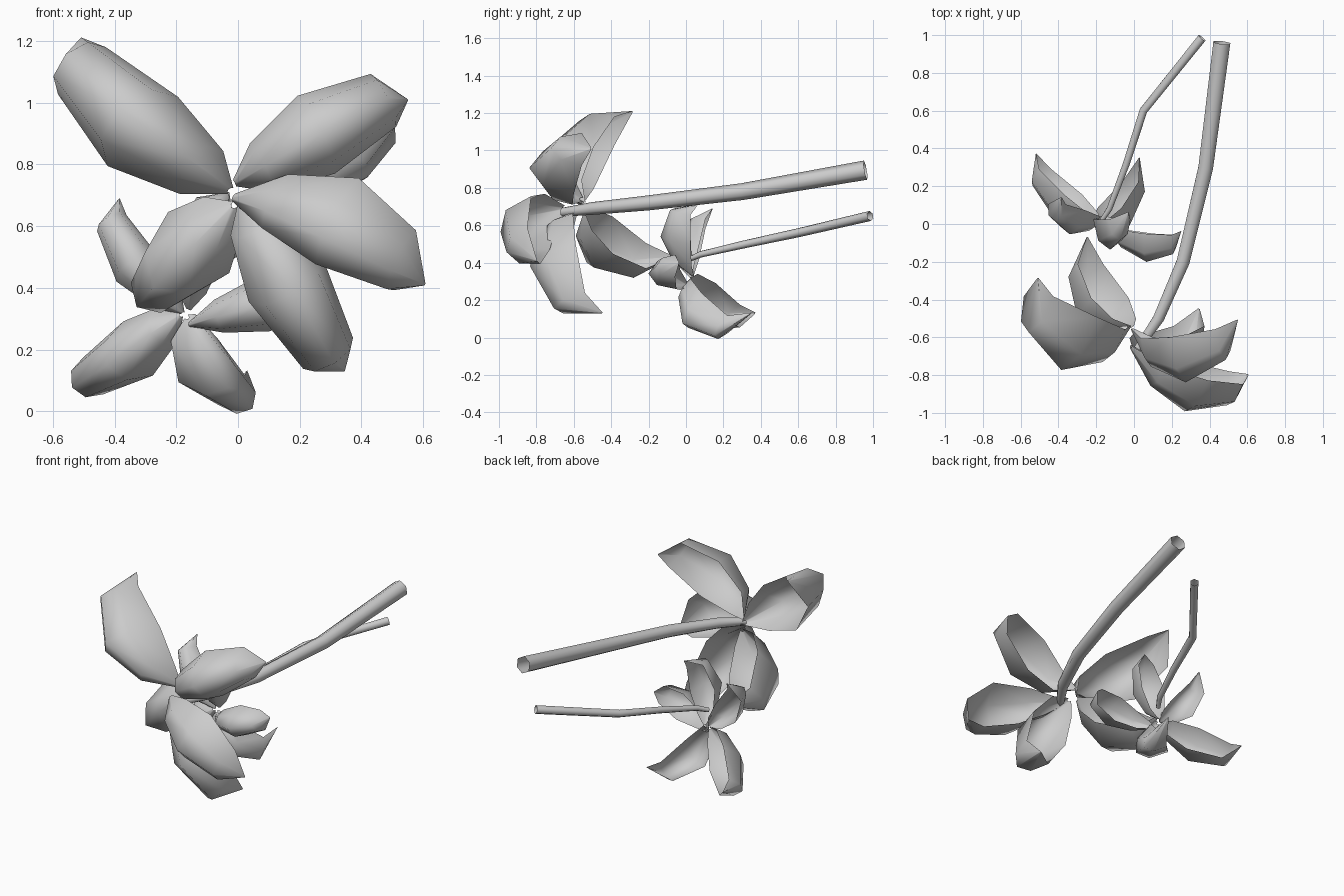
import bpy, bmesh
from mathutils import Vector as V

if "Cube" in bpy.data.objects:
    bpy.data.objects.remove(bpy.data.objects["Cube"])


def finish(name, bm):
    bmesh.ops.recalc_face_normals(bm, faces=bm.faces)
    me = bpy.data.meshes.new(name)
    bm.to_mesh(me)
    bm.free()
    ob = bpy.data.objects.new(name, me)
    bpy.context.collection.objects.link(ob)
    for p in me.polygons:
        p.use_smooth = True
    return ob


# Cupped petal: a curved midrib with both edges folded towards the stem side
def petal(name, base, c1, c2, tip, half_width, depth, back=(0, 1, 0)):
    a, b, c, d = V(base), V(c1), V(c2), V(tip)
    chord = (d - a).normalized()
    back = V(back)
    lift = (back - chord * back.dot(chord)).normalized()
    side = chord.cross(lift)
    bm = bmesh.new()
    rows = []
    for t, w in ((0, .08), (.2, .62), (.46, 1), (.78, .68), (1, .02)):
        s = 1 - t
        rib = a * s**3 + b * 3 * s * s * t + c * 3 * s * t * t + d * t**3
        rows.append([bm.verts.new(rib + side * half_width * w * u + lift * depth * w * v)
                     for u, v in ((-1, 1), (-.72, .3), (0, 0), (.72, .3), (1, 1))])
    for r, q in zip(rows, rows[1:]):
        for i in range(4):
            bm.faces.new((r[i], r[i + 1], q[i + 1], q[i]))
    finish(name, bm)


# Tapered six-sided stem along a path of (point, radius)
def stem(name, path):
    bm = bmesh.new()
    pts = [V(p) for p, r in path]
    rings = []
    for i, (p, r) in enumerate(path):
        d = (pts[min(i + 1, len(pts) - 1)] - pts[max(i - 1, 0)]).normalized()
        q = d.to_track_quat('Z', 'Y')
        ring = bmesh.ops.create_circle(bm, segments=6, radius=r)['verts']
        for v in ring:
            v.co = pts[i] + q @ v.co
        rings.append(ring)
    for r, q in zip(rings, rings[1:]):
        for i in range(6):
            j = (i + 1) % 6
            bm.faces.new((r[i], r[j], q[j], q[i]))
    finish(name, bm)


# Large flower
big = [
    ((-.03, -.56, .72), (-.2, -.95, .86), (-.73, -.8, 1.19), (-.51, -.29, 1.21), .16, .3),
    ((-.01, -.57, .74), (.1, -.97, .79), (.53, -.9, 1.09), (.55, -.51, 1.01), .14, .24),
    ((-.02, -.66, .69), (.12, -1.05, .65), (.48, -1.13, .45), (.605, -.8, .41), .16, .23, (0, 1, .35)),
    ((.01, -.6, .67), (.07, -.92, .62), (.35, -.95, .04), (.345, -.45, .13), .14, .25),
    ((-.02, -.55, .66), (-.22, -.68, .48), (-.46, -.48, .18), (-.25, -.07, .43), .14, .25),
]
for i, p in enumerate(big):
    petal(f"large_petal_{i + 1}", *p)

# Small flower
small = [
    ((-.19, .02, .31), (-.32, -.1, .25), (-.63, .1, -.04), (-.52, .37, .13), .1, .17),
    ((-.16, .02, .3), (-.12, -.14, .21), (.12, 0, -.2), (.03, .35, .13), .095, .17),
    ((-.16, 0, .28), (-.03, -.25, .32), (.23, -.28, .38), (.25, -.04, .4), .09, .15),
    ((-.18, .02, .32), (-.24, -.1, .38), (-.52, -.09, .64), (-.385, .14, .69), .08, .13),
    ((-.16, .03, .33), (-.16, -.16, .42), (-.1, -.24, .73), (-.03, .06, .71), .09, .16),
]
for i, p in enumerate(small):
    petal(f"small_petal_{i + 1}", *p)

# Stems
stem("large_stem", [((.02, -.66, .67), .024), ((.13, -.5, .69), .034), ((.26, -.2, .72), .04),
                    ((.38, .3, .78), .045), ((.465, .96, .895), .052)])
stem("small_stem", [((-.17, .02, .42), .014), ((-.13, .08, .445), .017), ((-.04, .32, .5), .021),
                    ((.05, .6, .56), .024), ((.36, .985, .65), .027)])
